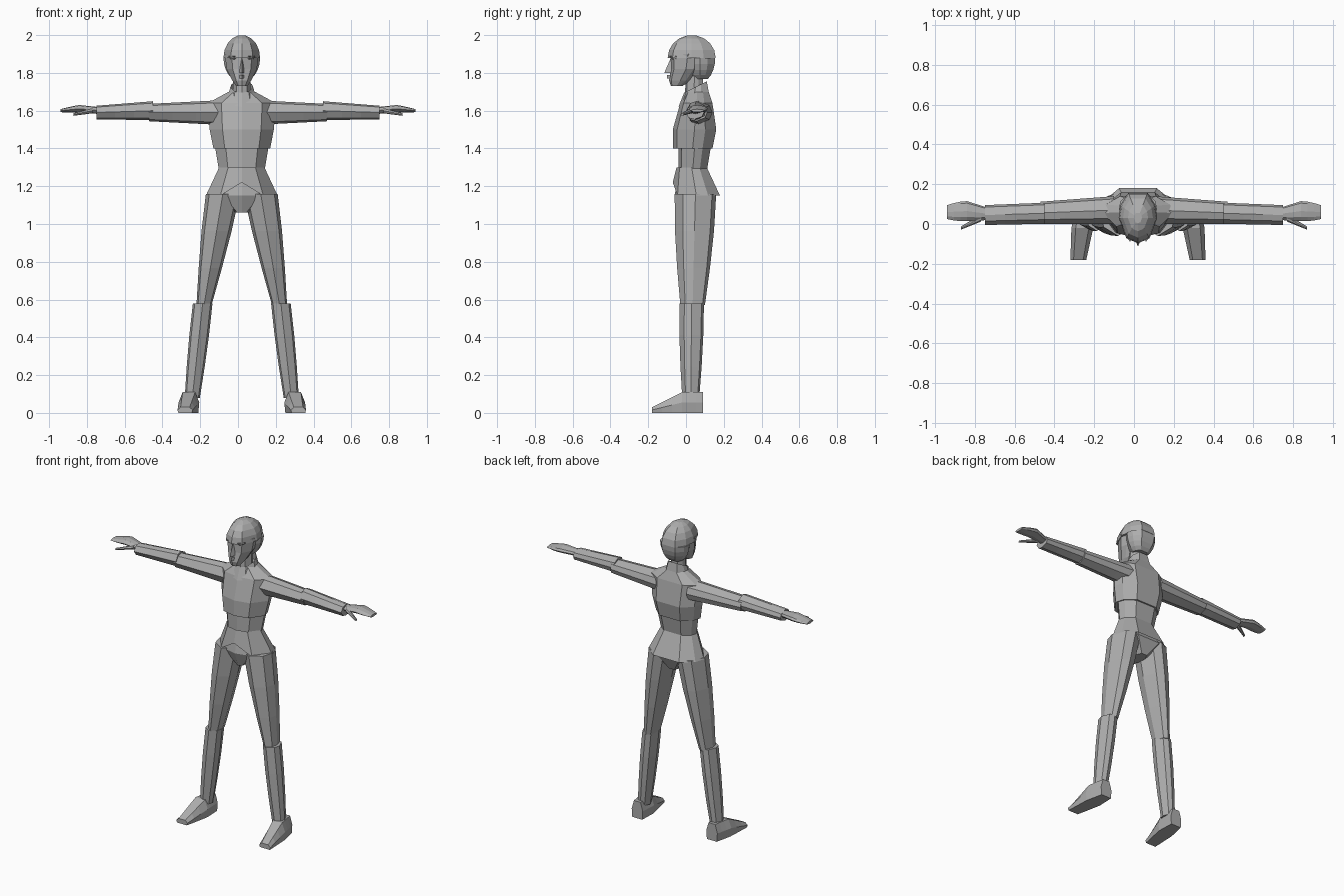
import bpy, bmesh
from math import sin, cos, pi, radians
from mathutils import Vector

cube = bpy.data.objects.get("Cube")
if cube:
    bpy.data.objects.remove(cube)

grey = bpy.data.materials.new("plain grey")
grey.use_nodes = True
colour = (0.42, 0.42, 0.42, 1)
grey.diffuse_color = colour
grey.node_tree.nodes["Principled BSDF"].inputs["Base Color"].default_value = colour

MID = 0.02  # the body stands slightly off the arm centre

# Half outlines as (width fraction, depth fraction), mirrored to closed loops
BODY = [(0, -1), (0.6, -0.8), (1, 0), (0.9, 0.5), (0.5, 1), (0, 1)]
LIMB = [(0, -1), (0.8, -0.6), (1, 0), (0.6, 0.8), (0, 1)]
SLAB = [(0, -1), (0.9, -1), (1, 0), (0.6, 1), (0, 1)]
WEDGE = [(0, -1), (1, 1), (0, 1)]


def ring(outline, centre, width, depth):
    """Closed loop of points around a centre, spanned by two vectors."""
    loop = outline + [(-u, v) for u, v in reversed(outline[1:-1])]
    return [Vector(centre) + u * width + v * depth for u, v in loop]


def skin(name, rings, capped=True, side=1, centre=MID):
    """Join successive rings with flat faces and add the object."""
    bm = bmesh.new()
    loops = []
    for points in rings:
        loops.append([bm.verts.new((centre + side * p.x, p.y, p.z)) for p in points])
    for lower, upper in zip(loops, loops[1:]):
        for i in range(len(lower)):
            bm.faces.new((lower[i - 1], lower[i], upper[i], upper[i - 1]))
    if capped:
        bm.faces.new(loops[0])
        bm.faces.new(loops[-1])
    bmesh.ops.recalc_face_normals(bm, faces=bm.faces)
    mesh = bpy.data.meshes.new(name)
    bm.to_mesh(mesh)
    bm.free()
    mesh.materials.append(grey)
    bpy.context.collection.objects.link(bpy.data.objects.new(name, mesh))


def stack(sections, outline=BODY, offset=0):
    """Level rings from (height, half width, front, back)."""
    return [ring(outline, (offset, (front + back) / 2, height),
                 Vector((half, 0, 0)), Vector((0, (back - front) / 2, 0)))
            for height, half, front, back in sections]


def dome(name, base, rise, half, middle, depth, last):
    """Rounded cap that closes upward, or downward for a negative rise."""
    sections = []
    for step in range(5):
        angle = radians(last) * step / 4
        reach = depth * cos(angle)
        sections.append((base + rise * sin(angle), half * cos(angle),
                         middle - reach, middle + reach))
    skin(name, stack(sections))


def limb(name, start, end, first, last, axis="z", outline=LIMB, bulge=0, **place):
    """Tapered part between two points, with a (width, depth) at each end."""
    across = {"z": "xy", "x": "zy", "y": "xz"}[axis]
    wide, deep = [Vector([float(k == a) for k in "xyz"]) for a in across]
    rings = []
    for step in range(4):
        t = step / 3
        swell = 1 + bulge * sin(pi * t)
        width, depth = Vector(first).lerp(Vector(last), t) * swell
        rings.append(ring(outline, Vector(start).lerp(Vector(end), t),
                          wide * width, deep * depth))
    skin(name, rings, **place)


# Jacket body
skin("chest", stack([(1.4, 0.15, -0.07, 0.14), (1.5, 0.17, -0.07, 0.16),
                     (1.64, 0.18, -0.03, 0.14), (1.7, 0.07, 0, 0.12)]))
skin("waist", stack([(1.28, 0.12, -0.04, 0.11), (1.4, 0.14, -0.04, 0.13)]))

# Flared hem, raised to a notch at the front
hem = stack([(1.15, 0.19, -0.07, 0.18), (1.3, 0.12, -0.05, 0.11)])
hem[0][0].z += 0.07
skin("jacket_hem", hem, capped=False)

skin("pelvis", stack([(1.06, 0.04, -0.03, 0.12), (1.15, 0.16, -0.06, 0.16),
                      (1.27, 0.1, -0.04, 0.1)]))

# Neck and a collar that drops toward the front
skin("neck", stack([(1.6, 0.05, -0.01, 0.09), (1.8, 0.045, 0, 0.09)]))
collar = stack([(1.66, 0.08, -0.04, 0.12), (1.72, 0.06, -0.01, 0.11)])
for point in sum(collar, []):
    point.z += 0.5 * (point.y - 0.04)
skin("collar", collar, capped=False)

# Head
skin("face", stack([(1.73, 0.03, -0.08, -0.02), (1.76, 0.05, -0.09, 0.03),
                    (1.82, 0.08, -0.08, 0.08), (1.9, 0.09, -0.08, 0.1)]))
dome("hair_crown", 1.88, 0.12, 0.097, 0.03, 0.127, last=78)
dome("hair_nape", 1.88, -0.13, 0.097, 0.075, 0.08, last=60)
skin("nose", stack([(1.8, 0.02, -0.115, -0.06), (1.88, 0.01, -0.08, -0.06)], WEDGE))
skin("lips", stack([(1.77, 0.02, -0.1, -0.07), (1.79, 0.02, -0.1, -0.07)], WEDGE))

for label, side in (("left", 1), ("right", -1)):
    skin(label + "_brow", stack([(1.87, 0.02, -0.07, -0.05), (1.89, 0.03, -0.09, -0.05)],
                                WEDGE, offset=0.04), side=side)

    # Arm, running outward
    arm = dict(axis="x", side=side, centre=0)
    limb(label + "_upper_arm", (0.1, 0.07, 1.59), (0.47, 0.056, 1.59),
         (0.065, 0.07), (0.046, 0.056), **arm)
    limb(label + "_forearm", (0.45, 0.054, 1.6), (0.75, 0.045, 1.59),
         (0.05, 0.053), (0.036, 0.05), **arm)
    limb(label + "_palm", (0.73, 0.05, 1.6), (0.84, 0.065, 1.61),
         (0.018, 0.03), (0.02, 0.05), **arm)
    limb(label + "_fingers", (0.84, 0.065, 1.61), (0.94, 0.06, 1.6),
         (0.02, 0.05), (0.008, 0.035), bulge=0.1, **arm)
    limb(label + "_thumb", (0.77, 0.03, 1.6), (0.87, -0.02, 1.58),
         (0.014, 0.018), (0.007, 0.008), **arm)

    # Leg, running down
    limb(label + "_thigh", (0.1, 0.05, 1.16), (0.2, 0.035, 0.57),
         (0.09, 0.11), (0.04, 0.065), bulge=0.1, side=side)
    limb(label + "_shin", (0.207, 0.03, 0.58), (0.262, 0.025, 0.08),
         (0.052, 0.065), (0.04, 0.045), bulge=0.1, side=side)

    # Shoe, running forward
    shoe = dict(axis="y", outline=SLAB, side=side)
    limb(label + "_heel", (0.27, 0.09, 0.055), (0.28, -0.02, 0.055),
         (0.04, 0.055), (0.055, 0.055), **shoe)
    limb(label + "_toe", (0.28, -0.02, 0.055), (0.3, -0.18, 0.015),
         (0.055, 0.055), (0.04, 0.015), **shoe)
